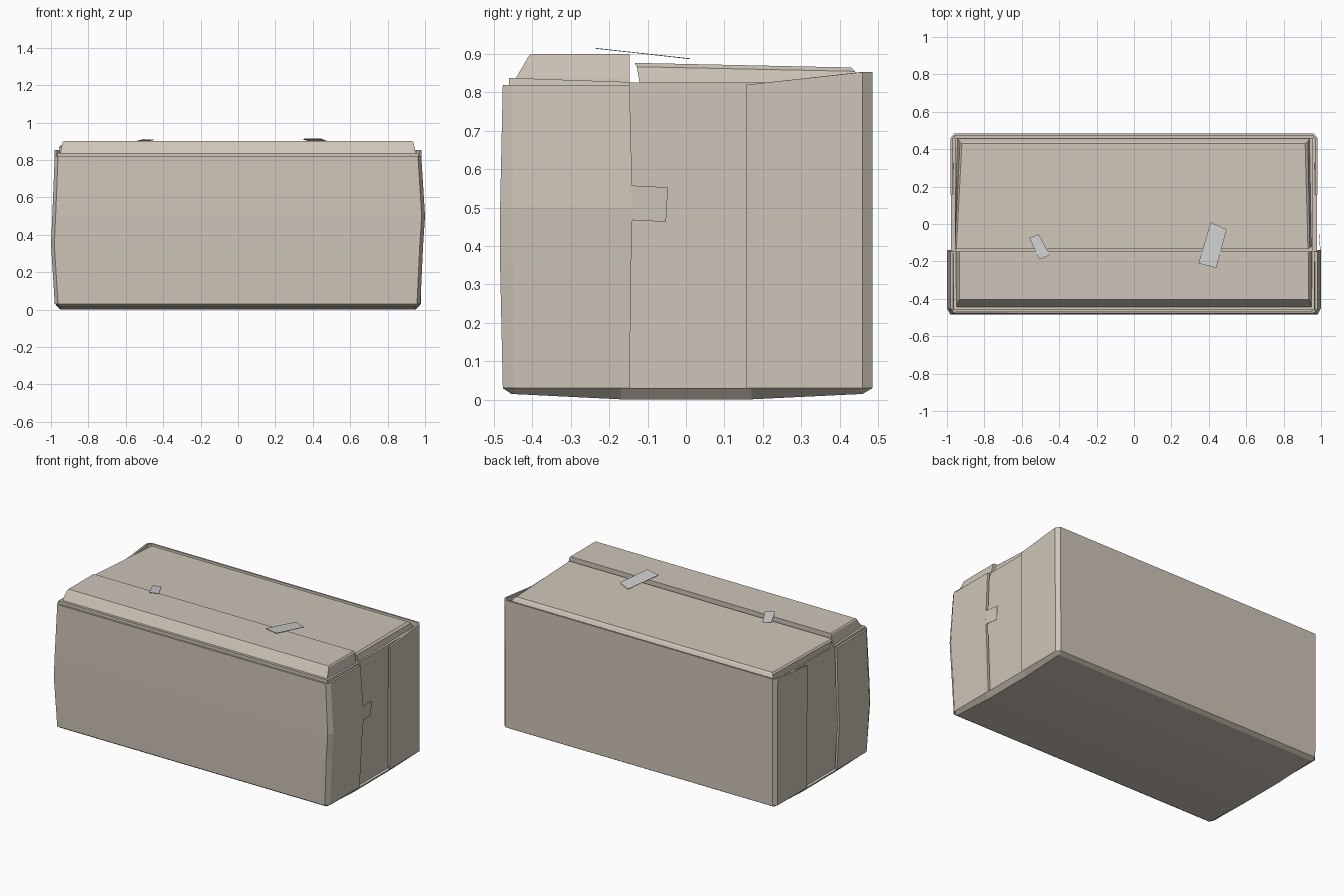
import bpy, bmesh

if "Cube" in bpy.data.objects:
    bpy.data.objects.remove(bpy.data.objects["Cube"])

card = bpy.data.materials.new("cardboard")
card.diffuse_color = (0.62, 0.56, 0.48, 1)
card.use_nodes = True
card.node_tree.nodes["Principled BSDF"].inputs["Base Color"].default_value = card.diffuse_color


def loft(name, rings, closed=True, caps=True, mat=card, thick=0):
    """Skin a list of equal-length point rings."""
    bm = bmesh.new()
    vs = [[bm.verts.new(p) for p in r] for r in rings]
    n = len(rings[0])
    for a, b in zip(vs, vs[1:]):
        for i in range(n if closed else n - 1):
            j = (i + 1) % n
            bm.faces.new((a[i], a[j], b[j], b[i]))
    if caps:
        bm.faces.new(vs[0][::-1])
        bm.faces.new(vs[-1])
        bmesh.ops.recalc_face_normals(bm, faces=bm.faces)
    me = bpy.data.meshes.new(name)
    bm.to_mesh(me)
    bm.free()
    ob = bpy.data.objects.new(name, me)
    bpy.context.collection.objects.link(ob)
    if mat:
        me.materials.append(mat)
    if thick:
        m = ob.modifiers.new("thickness", 'SOLIDIFY')
        m.thickness = thick
        m.offset = -1
    return ob


def rect(x0, x1, y0, y1, z0, z1=None):
    """Rectangle ring; z0 is the front height, z1 the back height."""
    z1 = z0 if z1 is None else z1
    return [(x0, y0, z0), (x1, y0, z0), (x1, y1, z1), (x0, y1, z1)]


def front_row(z, left, right, y, end):
    return [(left, end, z), (left, -0.45, z), (left + 0.018, y, z),
            (right - 0.018, y, z), (right, -0.45, z), (right, end, z)]


def back_row(z, s, end_drop=0):
    return [(s, 0.157, z - end_drop), (s, 0.46, z), (s - 0.02, 0.485, z),
            (0.02 - s, 0.485, z), (-s, 0.46, z), (-s, 0.157, z - end_drop)]


# bulging front wall with its two folded side flaps
loft("front_wall", [front_row(0.03, -0.98, 0.975, -0.477, -0.147),
                    front_row(0.35, -1.0, 0.99, -0.484, -0.143),
                    front_row(0.50, -0.993, 1.0, -0.484, -0.139),
                    front_row(0.82, -0.98, 0.98, -0.477, -0.147)],
     closed=False, caps=False, thick=0.015)

# back wall with its side flaps, upper edge rising to the corners
loft("back_wall", [back_row(0.03, 0.978), back_row(0.853, 0.98, 0.033)],
     closed=False, caps=False, thick=0.012)

# inner box showing between the flaps
loft("inner_box", [rect(-0.958, 0.958, -0.455, 0.46, 0.02),
                   rect(-0.958, 0.958, -0.455, 0.46, 0.826)])

# sagging bottom with folded edges
prof = [(-0.477, 0.03), (-0.455, 0.015), (-0.17, 0.001),
        (0.17, 0.001), (0.46, 0.015), (0.485, 0.03)]
side = [-0.45, -0.44, -0.17, 0.17, 0.45, 0.46]
loft("bottom", [[(-0.978, y, 0.03) for y in side],
                [(-0.952, y, z) for y, z in prof],
                [(0.952, y, z) for y, z in prof],
                [(0.978, y, 0.03) for y in side]])

# rim under the front lid
loft("front_rim", [rect(-0.968, 0.968, -0.461, -0.147, 0.81),
                   rect(-0.965, 0.965, -0.461, -0.147, 0.838, 0.827)])

# raised front lid with sloped front
loft("front_lid", [rect(-0.952, 0.952, -0.445, -0.147, 0.82),
                   rect(-0.95, 0.95, -0.443, -0.147, 0.837),
                   rect(-0.938, 0.938, -0.41, -0.147, 0.894),
                   rect(-0.932, 0.932, -0.405, -0.147, 0.90)])

# back lid, narrowing and dropping toward the rear
loft("back_lid", [
    [(-0.95, -0.12, 0.82), (0.95, -0.12, 0.82), (0.94, 0.46, 0.82), (-0.945, 0.46, 0.82)],
    [(-0.957, -0.128, 0.867), (0.94, -0.128, 0.867), (0.93, 0.44, 0.855), (-0.93, 0.44, 0.855)],
    [(-0.95, -0.134, 0.877), (0.93, -0.134, 0.877), (0.915, 0.43, 0.865), (-0.92, 0.43, 0.865)]])

# tape strips bridging the lids
strips = {"tape_small": [(-0.56, -0.075), (-0.505, -0.19), (-0.45, -0.165), (-0.51, -0.055)],
          "tape_large": [(0.41, 0.01), (0.345, -0.21), (0.44, -0.235), (0.495, -0.03)]}
for name, pts in strips.items():
    loft(name, [[(x, y, 0.888 - 0.11 * y + d) for x, y in pts] for d in (0, 0.002)], mat=None)

# loose strip on the right side
flap = [(-0.15, 0.468), (-0.052, 0.463), (-0.047, 0.553), (-0.15, 0.558)]
loft("side_tape", [[(x + d, y, z) for (y, z), x in zip(flap, (0.996, 0.988, 0.988, 0.996))]
                   for d in (0, 0.002)])
